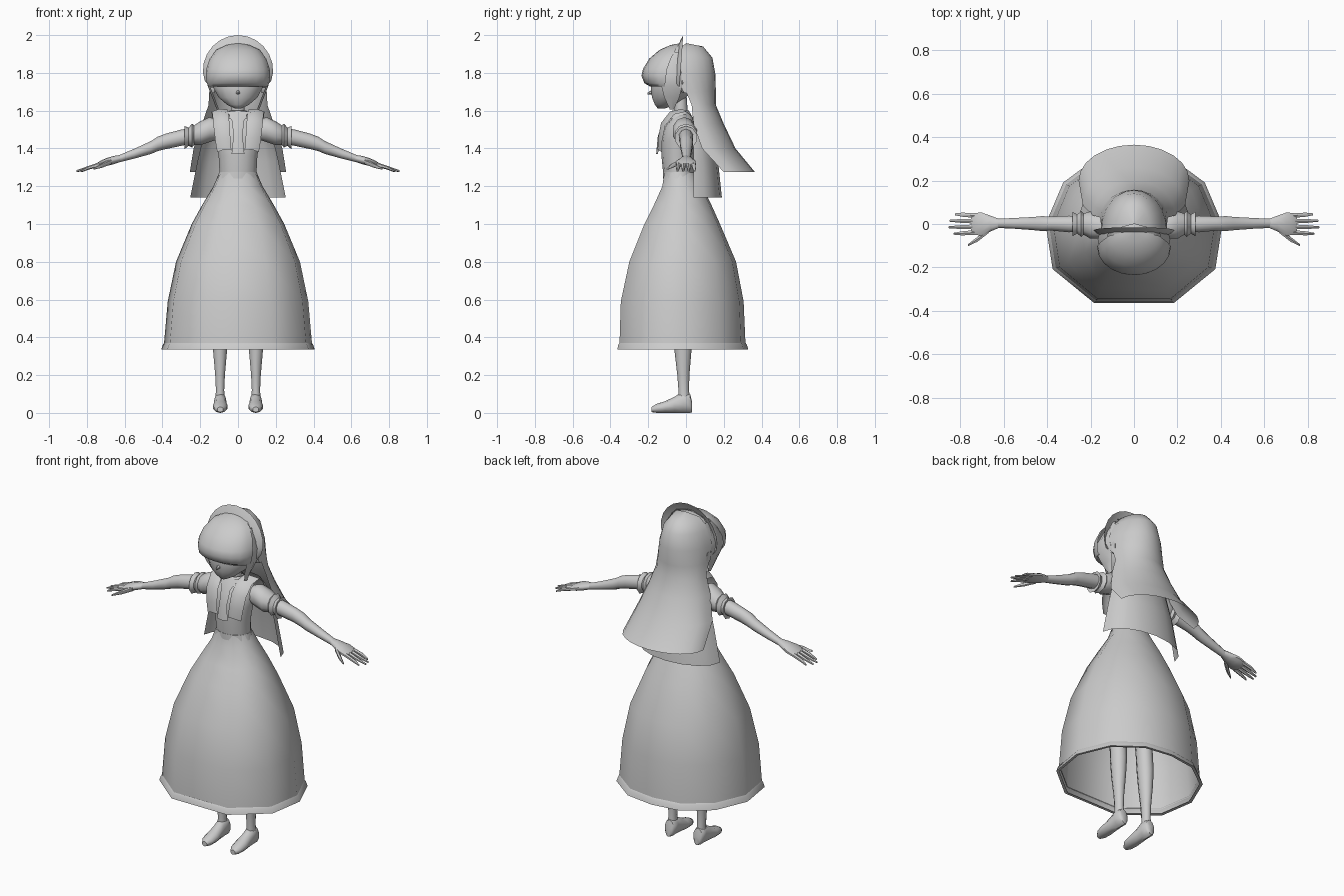
import bpy, bmesh, math
from mathutils import Vector

grey = bpy.data.materials.new("plain_grey")
grey.diffuse_color = (0.6, 0.6, 0.6, 1)


def loft(name, rings, closed=True, caps=False, mirror=False, angle=50):
    """Skin a list of equal-length point rings."""
    bm = bmesh.new()
    rows = [[bm.verts.new(p) for p in r] for r in rings]
    n = len(rows[0])
    for a, b in zip(rows, rows[1:]):
        for i in range(n if closed else n - 1):
            j = (i + 1) % n
            bm.faces.new((a[i], a[j], b[j], b[i]))
    if caps:
        bm.faces.new(rows[0])
        bm.faces.new(rows[-1])
    bmesh.ops.remove_doubles(bm, verts=bm.verts, dist=0.0005)
    bmesh.ops.recalc_face_normals(bm, faces=bm.faces)
    me = bpy.data.meshes.new(name)
    bm.to_mesh(me)
    bm.free()
    me.materials.append(grey)
    ob = bpy.data.objects.new(name, me)
    bpy.context.collection.objects.link(ob)
    if mirror:
        ob.modifiers.new("mirror", 'MIRROR').use_mirror_merge = False
    bpy.ops.object.select_all(action='DESELECT')
    ob.select_set(True)
    bpy.context.view_layer.objects.active = ob
    bpy.ops.object.shade_smooth_by_angle(angle=math.radians(angle))
    return ob


def ring(c, a, b, axis, n):
    pts = []
    for i in range(n):
        t = 2 * math.pi * (i + 0.5) / n
        u, v = a * math.cos(t), b * math.sin(t)
        off = {'x': (0, u, v), 'y': (u, 0, v), 'z': (u, v, 0)}[axis]
        pts.append(Vector(c) + Vector(off))
    return pts


def tube(name, path, axis, n=10, caps=True, mirror=False):
    """Path entries: (x, y, z, half_size_1, half_size_2)."""
    return loft(name, [ring(p[:3], p[3], p[4], axis, n) for p in path],
                caps=caps, mirror=mirror)


def arc(w, y_side, y_mid, z, n=10, z_mid=None):
    """Half-ellipse from +x side through the middle to -x side."""
    z_mid = z if z_mid is None else z_mid
    return [(w * math.cos(math.pi * i / n),
             y_side + (y_mid - y_side) * math.sin(math.pi * i / n),
             z + (z_mid - z) * math.sin(math.pi * i / n)) for i in range(n + 1)]


# Bell skirt with flat front facet and hem band
half = [(.45, -1), (.92, -.55), (1, .05), (.8, .6), (.42, .93)]
unit = half + [(0, 1)] + [(-x, y) for x, y in reversed(half)]


def skirt_ring(z, w, front, back):
    c, d = (front + back) / 2, (back - front) / 2
    return [(x * w, c + y * d, z) for x, y in unit]


skirt_rows = [(1.27, .1, -.115, .05), (1.2, .13, -.125, .085), (1.1, .19, -.17, .135),
              (1.0, .245, -.22, .18), (.8, .328, -.30, .265), (.59, .372, -.345, .305),
              (.365, .392, -.352, .315)]
loft("skirt", [skirt_ring(*r) for r in skirt_rows])
loft("hem", [skirt_ring(*r) for r in [(.372, .39, -.35, .314), (.362, .397, -.358, .322),
                                      (.335, .407, -.364, .33), (.337, .39, -.35, .312)]])
tube("waistband", [(0, -.038, 1.24, .112, .085), (0, -.038, 1.275, .102, .085)], 'z', 14)

# Torso, neck
tube("torso", [(0, -.04, 1.26, .1, .08), (0, -.045, 1.36, .105, .085),
               (0, -.04, 1.44, .118, .09), (0, -.035, 1.51, .125, .082),
               (0, -.02, 1.555, .115, .06), (0, -.02, 1.58, .06, .045)], 'z', 14)
tube("neck", [(0, -.025, 1.56, .038, .036), (0, -.03, 1.67, .034, .034)], 'z', 10)

# Shoulder straps and front ribbon
strap = [(.035, .11, -.14, 1.39), (.04, .12, -.138, 1.45), (.045, .13, -.122, 1.53),
         (.05, .135, -.075, 1.59), (.055, .14, -.01, 1.605), (.05, .135, .045, 1.56),
         (.04, .11, .055, 1.45)]
loft("shoulder_straps", [[(a, y - .004, z), ((a + b) / 2, y - .01, z + .005), (b, y + .012, z - .01)]
                         for a, b, y, z in strap], closed=False, mirror=True)
loft("chest_ribbon", [[(-w, y, z), (0, y - .01, z), (w, y, z)] for w, y, z in
     [(.055, -.075, 1.595), (.03, -.115, 1.54), (.025, -.14, 1.46), (.034, -.148, 1.37)]],
     closed=False)
loft("collar", [ring((0, -.03, 1.60), .048, .045, 'z', 10),
                ring((0, -.035, 1.555), .085, .075, 'z', 10)])

# Sleeves: shoulder puff and flared cuff
tube("sleeve_puffs", [(.1, -.01, 1.50, .045, .05), (.15, -.01, 1.50, .06, .066),
                      (.2, -.005, 1.48, .066, .063), (.235, 0, 1.47, .05, .05)],
     'x', 10, mirror=True)
tube("sleeve_cuffs", [(.225, 0, 1.472, .045, .045), (.243, 0, 1.468, .062, .063),
                      (.262, 0, 1.462, .046, .048), (.284, 0, 1.457, .06, .062),
                      (.28, 0, 1.457, .04, .042)], 'x', 10, mirror=True)

# Arms, palms and fingers
tube("arms", [(.2, 0, 1.475, .038, .04), (.3, 0, 1.457, .04, .043), (.38, .002, 1.438, .034, .041),
              (.425, .002, 1.424, .036, .038), (.46, .002, 1.405, .032, .034),
              (.55, .003, 1.372, .026, .026), (.63, .003, 1.345, .022, .019)],
     'x', 10, mirror=True)
tube("palms", [(.62, .003, 1.348, .021, .018), (.66, .002, 1.338, .038, .022),
               (.70, 0, 1.327, .055, .021), (.735, 0, 1.315, .054, .016),
               (.75, 0, 1.31, .045, .01)], 'x', 10, mirror=True)
for label, y, tip in [("index", -.039, .83), ("middle", -.013, .855),
                      ("ring", .013, .85), ("little", .039, .825)]:
    tube(label + "_fingers", [(.735, y, 1.315, .012, .012),
                              (.79, y * 1.1, 1.298, .011, .01),
                              (tip, y * 1.15, 1.28, .005, .005)], 'x', 6, mirror=True)
tube("thumbs", [(.67, -.03, 1.33, .014, .014), (.72, -.07, 1.31, .013, .012),
                (.765, -.098, 1.292, .005, .005)], 'x', 6, mirror=True)

# Legs and shoes
tube("legs", [(.09, -.03, 1.0, .075, .08), (.09, -.03, .75, .062, .066),
              (.092, -.025, .55, .045, .05), (.094, -.018, .42, .044, .05),
              (.095, -.016, .32, .038, .044), (.095, -.014, .2, .027, .032),
              (.095, -.012, .12, .023, .028), (.095, -.01, .05, .028, .033)],
     'z', 10, mirror=True)
tube("shoes", [(.094, .033, .03, .018, .026), (.094, .022, .05, .031, .05),
               (.094, -.015, .057, .033, .057), (.094, -.06, .043, .034, .043),
               (.094, -.11, .031, .04, .031), (.094, -.155, .024, .034, .024),
               (.094, -.182, .018, .016, .014)], 'y', 10, mirror=True)

# Head, nose and ears
tube("head", [(0, -.13, 1.612, .018, .02), (0, -.11, 1.632, .06, .056),
              (0, -.09, 1.67, .105, .092), (0, -.07, 1.72, .132, .118),
              (0, -.05, 1.8, .148, .13), (0, -.04, 1.87, .125, .12),
              (0, -.03, 1.93, .07, .075), (0, -.03, 1.945, .01, .01)], 'z', 16)
tube("nose", [(0, -.175, 1.70, .014, .016), (0, -.205, 1.69, .002, .003)], 'y', 6)
tube("ears", [(.125, -.01, 1.72, .02, .03), (.15, 0, 1.725, .022, .034)], 'x', 8, mirror=True)

# Rounded fringe, curling under at the rim
fringe = [(.001, -.03, -.031, 1.957), (.06, -.04, -.08, 1.948), (.115, -.055, -.14, 1.922),
          (.15, -.08, -.195, 1.875), (.168, -.1, -.228, 1.82), (.17, -.105, -.236, 1.785),
          (.165, -.11, -.22, 1.745), (.155, -.11, -.19, 1.728), (.12, -.1, -.15, 1.735)]
loft("fringe", [arc(*r) for r in fringe], closed=False)

# Crown and long back hair
hair = [(.001, 0, .001, 1.957), (.075, -.02, .09, 1.94), (.125, -.035, .14, 1.88),
        (.15, -.03, .156, 1.79), (.152, 0, .158, 1.7), (.156, .03, .158, 1.63),
        (.19, .04, .2, 1.53), (.235, .085, .262, 1.4), (.255, .2, .365, 1.275)]
loft("back_hair", [arc(*r, 12) for r in hair], closed=False)
loft("crown_hair", [arc(w, -.03, y, z, 10) for w, y, z in
                    [(.001, -.031, 1.957), (.09, -.1, 1.935), (.14, -.12, 1.87),
                     (.155, -.12, 1.79), (.15, -.11, 1.72)]], closed=False)

# Cape under the hair
loft("cape", [arc(w, .04, y, z, 8) for w, y, z in
              [(.12, .07, 1.58), (.175, .13, 1.5), (.215, .17, 1.33), (.253, .19, 1.14)]],
     closed=False)

# Side locks framing the face
loft("side_locks", [[(x, y0, z), (x + .012, (y0 + y1) / 2, z), (x, y1, z)] for x, y0, y1, z in
                    [(.11, -.09, -.02, 1.91), (.155, -.125, -.02, 1.8), (.148, -.13, -.02, 1.73),
                     (.125, -.115, -.035, 1.67), (.1, -.085, -.065, 1.605)]],
     closed=False, mirror=True)

# Standing headband crescent
inner, mid, outer = [], [], []
for i in range(17):
    t = math.radians(-25 + 230 * i / 16)
    c, s = math.cos(t), math.sin(t)
    k = max(0, math.sin(math.pi * i / 16)) ** .5
    inner.append((.158 * c, -.05 + .01 * s, 1.79 + .158 * s))
    mid.append(((.16 + .025 * k) * c, -.042 + .012 * s, 1.79 + (.16 + .022 * k) * s))
    outer.append(((.16 + .042 * k) * c, -.03 + .015 * s, 1.79 + (.16 + .05 * k) * s))
loft("headband", [inner, mid, outer], closed=False)
